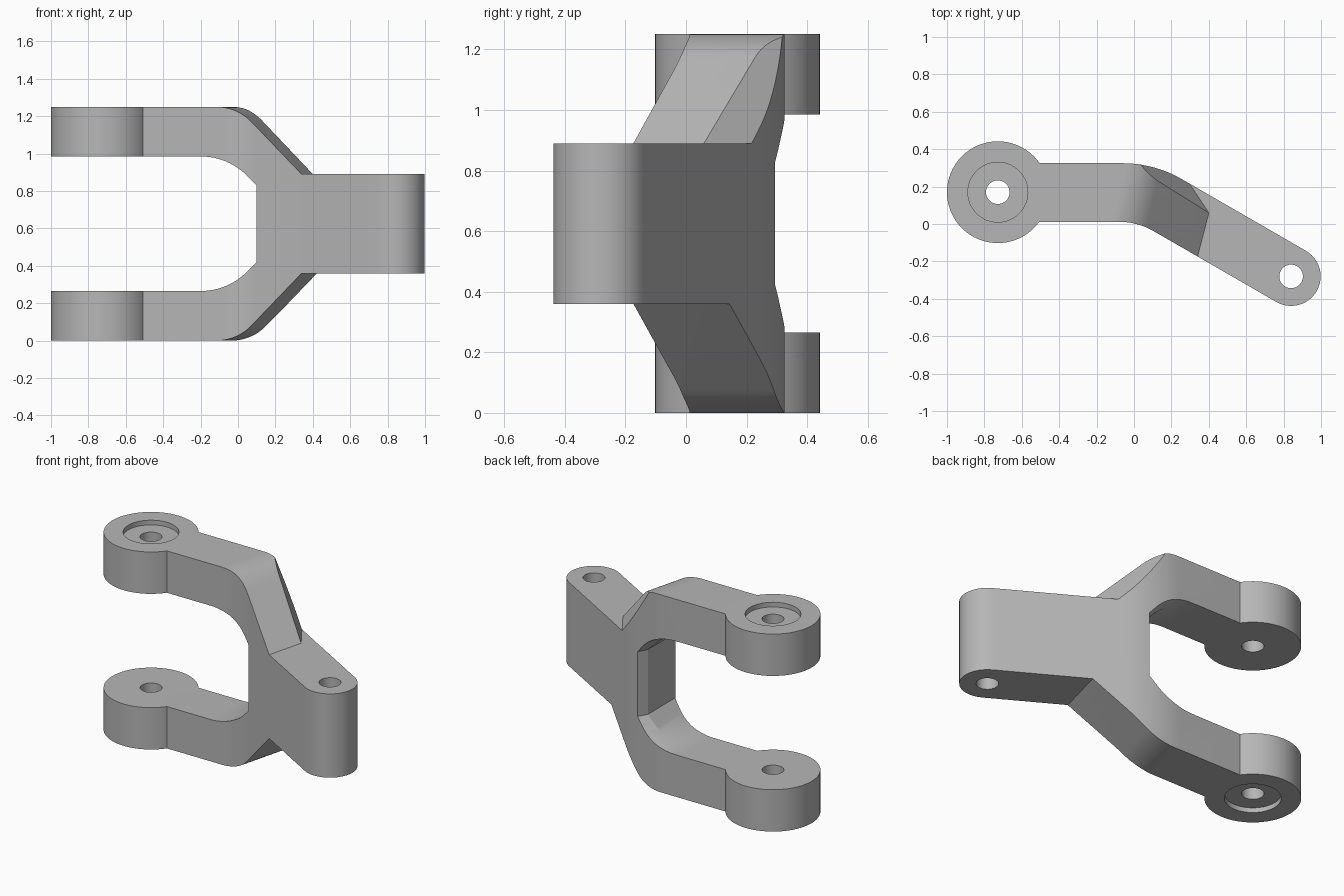
import bpy, bmesh, math
from mathutils import Vector

default = bpy.data.objects.get("Cube")
if default:
    bpy.data.objects.remove(default, do_unlink=True)

TOP, MID = 1.25, 0.625          # overall height and mirror plane
BOSS = (-0.728, 0.17)           # fork hole axis
TIP = (0.84, -0.28)             # single end hole axis

steel = bpy.data.materials.new("grey metal")
steel.use_nodes = True
grey = (0.47, 0.47, 0.47, 1)
steel.diffuse_color = grey
steel.node_tree.nodes["Principled BSDF"].inputs["Base Color"].default_value = grey


def fillet(prev, corner, nxt, cut, steps=12):
    """Points of an arc tangent to both legs, starting `cut` from the corner."""
    p, c, n = Vector(prev), Vector(corner), Vector(nxt)
    a, b = (p - c).normalized(), (n - c).normalized()
    half = a.angle(b) / 2
    center = c + (a + b).normalized() * (cut / math.cos(half))
    radius = cut * math.tan(half)
    start, end = c + a * cut - center, c + b * cut - center
    return [tuple(center + start.slerp(end, i / steps).normalized() * radius)
            for i in range(steps + 1)]


def prism(name, base, offset):
    """Extrude a closed 3D outline along an offset."""
    bm = bmesh.new()
    face = bm.faces.new([bm.verts.new(p) for p in base])
    grown = bmesh.ops.extrude_face_region(bm, geom=[face])["geom"]
    bmesh.ops.translate(bm, vec=offset, verts=[v for v in grown if isinstance(v, bmesh.types.BMVert)])
    return finish(name, bm)


def finish(name, bm):
    bmesh.ops.recalc_face_normals(bm, faces=bm.faces)
    mesh = bpy.data.meshes.new(name)
    bm.to_mesh(mesh)
    bm.free()
    obj = bpy.data.objects.new(name, mesh)
    bpy.context.collection.objects.link(obj)
    obj.data.materials.append(steel)
    return obj


def cylinder(name, center, radius, low, high, sides=64):
    ring = [(center[0] + radius * math.cos(i * math.tau / sides),
             center[1] + radius * math.sin(i * math.tau / sides), low) for i in range(sides)]
    return prism(name, ring, (0, 0, high - low))


def side_prism(name, outline, slant):
    """Extrude an x-z outline through y, with x drifting by slant per unit of y."""
    return prism(name, [(x - slant, -1, z) for x, z in outline], (2 * slant, 2, 0))


def combine(target, tool, operation):
    mod = target.modifiers.new("cut", "BOOLEAN")
    mod.operation, mod.solver, mod.object = operation, "EXACT", tool
    bpy.context.view_layer.objects.active = target
    bpy.ops.object.modifier_apply(modifier=mod.name)
    bpy.data.objects.remove(tool, do_unlink=True)


def mirrored(upper):
    """Close an upper half outline with its reflection about mid height."""
    return upper + [(x, 2 * MID - z) for x, z in reversed(upper)]


# Plan outline: straight fork arm, bend, slanted plate with round end
arm_front, arm_back, reach = 0.012, 0.325, 0.158
along = Vector((math.cos(math.radians(30)), -0.5))
across = Vector((0.5, along.x))
tip = Vector(TIP)
front_end, back_end = tip - across * reach, tip + across * reach
front_corner = front_end - along * ((arm_front - front_end.y) / 0.5)
back_corner = back_end - along * ((arm_back - back_end.y) / 0.5)
plan = [(BOSS[0], arm_front)]
plan += fillet((BOSS[0], arm_front), front_corner, front_end, 0.1)
for i in range(25):
    t = math.pi * i / 24
    plan.append(tuple(tip - across * reach * math.cos(t) + along * reach * math.sin(t)))
plan += fillet(back_end, back_corner, (BOSS[0], arm_back), 0.17)
plan.append((BOSS[0], arm_back))
bracket = prism("fork_bracket", [(x, y, -0.2) for x, y in plan], (0, 0, 1.7))
combine(bracket, cylinder("boss", BOSS, 0.272, -0.3, 1.6), "UNION")

# Side outline: tall fork stepping down in slopes to the plate
shoulder = (0.385, 0.89)
outer = [(-2, TOP)] + fillet((-2, TOP), (-0.012, TOP), shoulder, 0.11) + [shoulder, (2, 0.89)]
combine(bracket, side_prism("side_outline", mirrored(outer), 0.26), "INTERSECT")

# Fork opening, cut straight and then square to the slanted plate
for slant, shift, roof in ((0, 0, 0.985), (0.577, -0.138, 0.984)):
    corner, wall = (-0.055 + shift, roof), (0.1 + shift, 0.83)
    gap = [(-2, roof)] + fillet((-2, roof), corner, wall, 0.145) + [wall]
    combine(bracket, side_prism("opening", mirrored(gap), slant), "DIFFERENCE")

# Bevels on the back corners of both slopes
for flip in (1, -1):
    bm = bmesh.new()
    bmesh.ops.create_cube(bm, size=1)
    bmesh.ops.scale(bm, vec=(2, 2, 0.5), verts=bm.verts)
    bmesh.ops.translate(bm, vec=(0.5, 0.5, 0.89 + 0.25), verts=bm.verts)
    cut = bmesh.ops.bisect_plane(bm, geom=bm.verts[:] + bm.edges[:] + bm.faces[:],
                                 plane_co=(0.4, 0.06, 0.89), plane_no=(0.0435, 0.029, 0.024),
                                 clear_inner=True)
    rim = [e for e in cut["geom_cut"] if isinstance(e, bmesh.types.BMEdge)]
    bmesh.ops.holes_fill(bm, edges=rim)
    if flip < 0:
        for v in bm.verts:
            v.co.z = 2 * MID - v.co.z
    combine(bracket, finish("bevel_cutter", bm), "DIFFERENCE")

# Pin holes and shallow outer recesses
for center in (BOSS, TIP):
    combine(bracket, cylinder("pin_hole", center, 0.063, -0.5, 2, 40), "DIFFERENCE")
for low, high in ((TOP - 0.03, 2), (-0.5, 0.03)):
    combine(bracket, cylinder("recess", BOSS, 0.16, low, high), "DIFFERENCE")

bpy.ops.object.select_all(action="DESELECT")
bracket.select_set(True)
bpy.context.view_layer.objects.active = bracket
bpy.ops.object.shade_smooth_by_angle(angle=math.radians(20))
